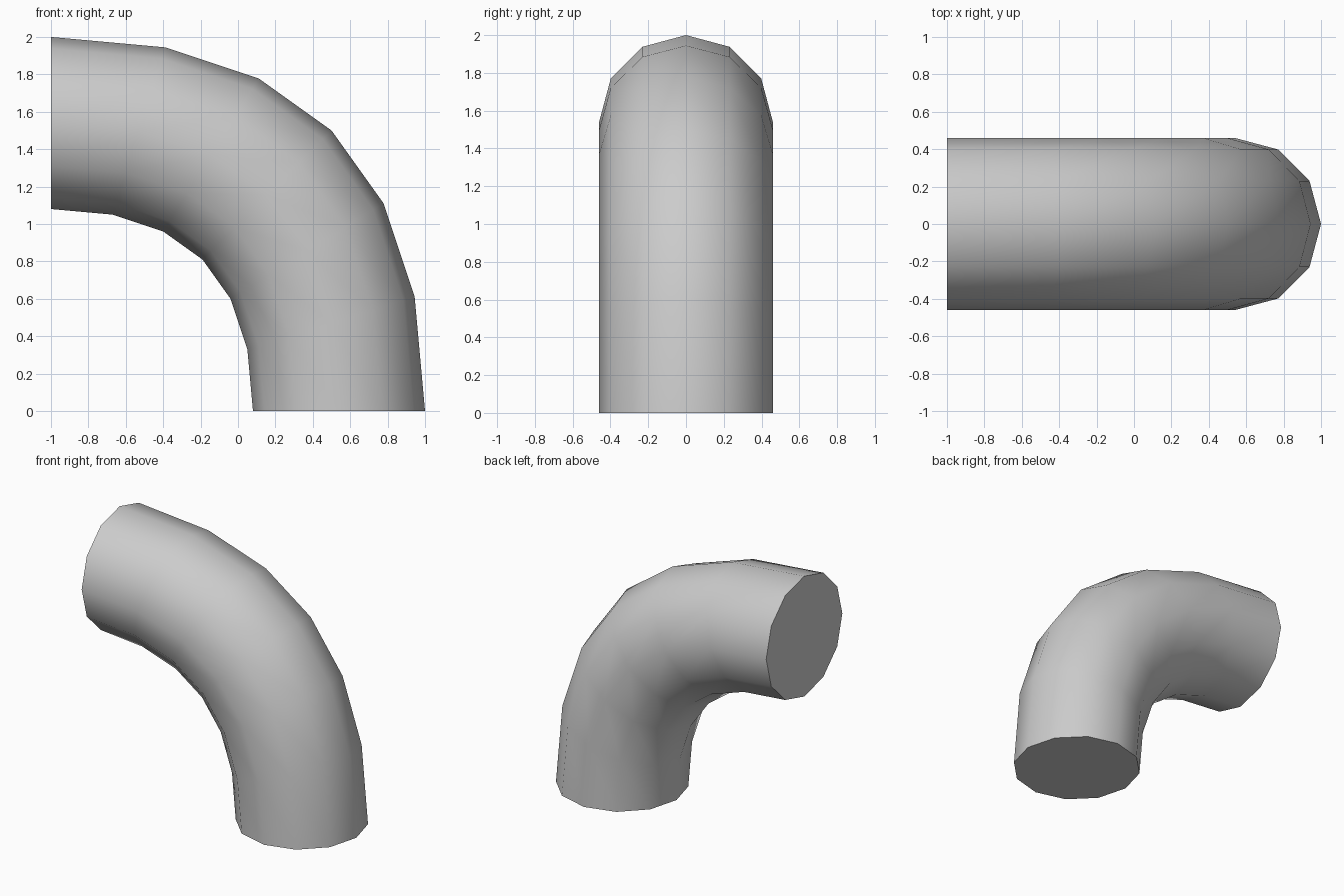
import bpy, bmesh
from math import sin, cos, pi, radians

cube = bpy.data.objects.get("Cube")
if cube:
    bpy.data.objects.remove(cube, do_unlink=True)

SIDES, STEPS = 12, 6
BEND, RADIUS = 1.54, 0.46

grey = bpy.data.materials.new("plain_grey")
grey.use_nodes = True
colour = (0.6, 0.6, 0.6, 1)
grey.diffuse_color = colour
grey.node_tree.nodes["Principled BSDF"].inputs["Base Color"].default_value = colour

# Pipe elbow: every lengthwise line is a quadratic curve with its corner at (reach, reach)
bm = bmesh.new()
rings = []
for i in range(STEPS + 1):
    t = i / STEPS
    ring = []
    for j in range(SIDES):
        a = 2 * pi * j / SIDES
        reach = BEND + RADIUS * cos(a)
        x = reach * (1 - (1 - t) ** 2) - 1
        z = reach * (1 - t ** 2)
        ring.append(bm.verts.new((x, RADIUS * sin(a), z)))
    rings.append(ring)

# Side walls
for r0, r1 in zip(rings, rings[1:]):
    for j in range(SIDES):
        k = (j + 1) % SIDES
        bm.faces.new((r0[j], r0[k], r1[k], r1[j]))

# Flat end caps
bm.faces.new(rings[0])
bm.faces.new(rings[-1])
bmesh.ops.recalc_face_normals(bm, faces=bm.faces)

mesh = bpy.data.meshes.new("pipe_elbow")
bm.to_mesh(mesh)
bm.free()
mesh.materials.append(grey)
pipe = bpy.data.objects.new("pipe_elbow", mesh)
bpy.context.collection.objects.link(pipe)

# Smooth walls, sharp cap rims
bpy.ops.object.select_all(action="DESELECT")
pipe.select_set(True)
bpy.context.view_layer.objects.active = pipe
bpy.ops.object.shade_smooth_by_angle(angle=radians(50))
